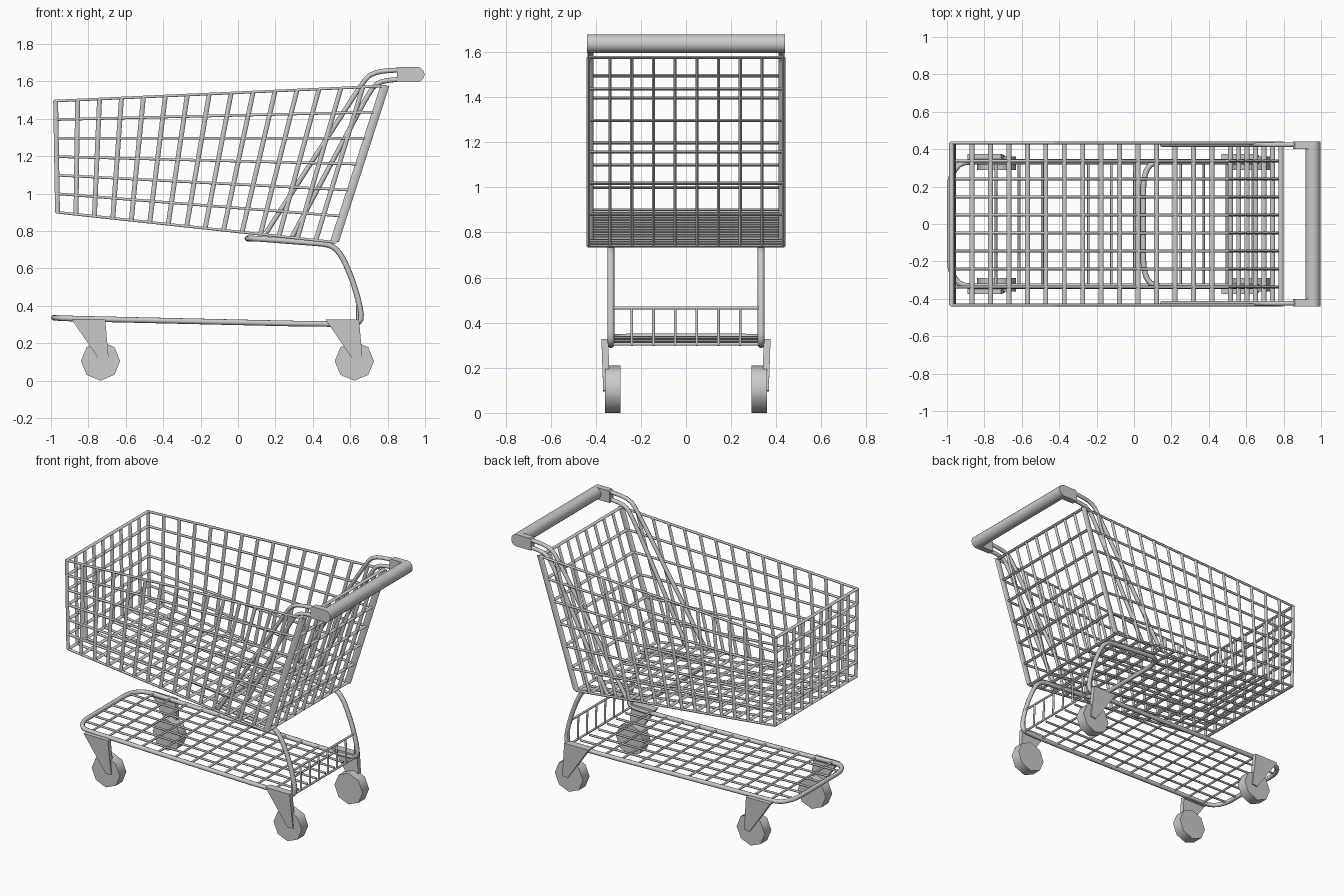
import bpy, bmesh
from math import cos, sin, pi
from mathutils import Vector as V

if "Cube" in bpy.data.objects:
    bpy.data.objects.remove(bpy.data.objects["Cube"])


def make(name, bm, mirror=False, smooth=None):
    bmesh.ops.recalc_face_normals(bm, faces=bm.faces)
    me = bpy.data.meshes.new(name)
    bm.to_mesh(me)
    bm.free()
    ob = bpy.data.objects.new(name, me)
    bpy.context.collection.objects.link(ob)
    if mirror:
        m = ob.modifiers.new("mirror", 'MIRROR')
        m.use_axis = (False, True, False)
        m.use_mirror_merge = False
    if smooth:
        bpy.ops.object.select_all(action='DESELECT')
        ob.select_set(True)
        bpy.context.view_layer.objects.active = ob
        bpy.ops.object.shade_smooth_by_angle(angle=smooth)
    return ob


def bar(bm, p, q, thick, sides=6):
    # rod from p to q; thick gives half sizes along x, y and z
    d = q - p
    k = max(range(3), key=lambda i: abs(d[i]))
    u, v = [V([thick[j] if j == a else 0 for j in range(3)]) for a in range(3) if a != k]
    rings = []
    for c in (p, q):
        rings.append([bm.verts.new(c + u * cos(2 * pi * i / sides) + v * sin(2 * pi * i / sides))
                      for i in range(sides)])
    r0, r1 = rings
    for i in range(sides):
        j = (i + 1) % sides
        bm.faces.new((r0[i], r0[j], r1[j], r1[i]))
    bm.faces.new(r0)
    bm.faces.new(r1)


def grid(name, corners, nu, nv, thick, mirror=False, border=True):
    a, b, c, d = [V(p) for p in corners]
    bm = bmesh.new()
    e = 0 if border else 1
    for i in range(e, nu + 1 - e):
        bar(bm, a.lerp(b, i / nu), d.lerp(c, i / nu), thick)
    for i in range(e, nv + 1 - e):
        bar(bm, a.lerp(d, i / nv), b.lerp(c, i / nv), thick)
    return make(name, bm, mirror, 1.1)


def tube(name, pts, radius, bend=0.06, cyclic=False):
    # polyline tube with rounded corners
    pts = [V(p) for p in pts]
    n = len(pts)
    out = []
    for i, p in enumerate(pts):
        if not cyclic and i in (0, n - 1):
            out.append(p)
            continue
        a, b = pts[i - 1] - p, pts[(i + 1) % n] - p
        s = p + a.normalized() * min(bend, a.length * 0.45)
        t = p + b.normalized() * min(bend, b.length * 0.45)
        for k in range(4):
            f = k / 3
            out.append(s * (1 - f) ** 2 + p * 2 * f * (1 - f) + t * f * f)
    cu = bpy.data.curves.new(name, 'CURVE')
    cu.dimensions = '3D'
    cu.bevel_depth = radius
    cu.bevel_resolution = 2
    cu.use_fill_caps = True
    sp = cu.splines.new('POLY')
    sp.points.add(len(out) - 1)
    for q, p in zip(sp.points, out):
        q.co = (*p, 1)
    sp.use_cyclic_u = cyclic
    ob = bpy.data.objects.new(name, cu)
    bpy.context.collection.objects.link(ob)
    return ob


def prism(name, profile, y0, y1, mirror=False, smooth=None):
    # extrude an x,z outline along y
    bm = bmesh.new()
    f = bm.faces.new([bm.verts.new((x, y0, z)) for x, z in profile])
    r = bmesh.ops.extrude_face_region(bm, geom=[f])
    for v in r['geom']:
        if isinstance(v, bmesh.types.BMVert):
            v.co.y = y1
    return make(name, bm, mirror, smooth)


# basket walls and floor
W = 0.433
FT, FB, RT, RB = (-0.975, 1.495), (-0.965, 0.9), (0.785, 1.575), (0.515, 0.74)


def at(p, y):
    return (p[0], y, p[1])


wire = (0.013, 0.008, 0.008)
grid("basket_side", [at(FB, W), at(RB, W), at(RT, W), at(FT, W)], 15, 6, wire, mirror=True)
grid("basket_front", [at(FB, -W), at(FB, W), at(FT, W), at(FT, -W)], 9, 6, wire)
grid("basket_back", [at(RB, -W), at(RB, W), at(RT, W), at(RT, -W)], 9, 6, wire)
grid("basket_floor", [at(FB, -W), at(RB, -W), at(RB, W), at(FB, W)], 15, 9, wire)

# wider strips at the rear corners
bm = bmesh.new()
bar(bm, V(at(RB, W)), V(at(RT, W)), (0.024, 0.009, 0.009))
make("basket_rear_corner", bm, mirror=True, smooth=1.1)

# push handle with end brackets
prism("handle_bar", [(0.956 + 0.041 * cos(i * pi / 8 + pi / 16), 1.637 + 0.041 * sin(i * pi / 8 + pi / 16))
                     for i in range(16)], -0.44, 0.44, smooth=0.6)
prism("handle_bracket", [(0.85, 1.597), (0.96, 1.597), (0.96, 1.677), (0.86, 1.677), (0.85, 1.667)],
      0.4, 0.44, mirror=True)

# paired handle arms running down inside the basket walls
for s in (-1, 1):
    y = s * 0.424
    tube("handle_arm_upper", [(0.15, y, 0.79), (0.645, y, 1.56), (0.71, y, 1.65), (0.87, y, 1.662)], 0.013, 0.08)
    tube("handle_arm_lower", [(0.29, y, 0.77), (0.69, y, 1.52), (0.745, y, 1.6), (0.87, y, 1.612)], 0.013, 0.08)

# undercarriage: one closed bent tube
F = 0.333
half = [(0.05, 0.25, 0.76), (0.09, F, 0.76), (0.5, F, 0.728), (0.555, F, 0.67), (0.61, F, 0.545),
        (0.65, F, 0.41), (0.664, F, 0.31), (0.58, F, 0.302), (0.3, F, 0.305),
        (-0.93, F, 0.333), (-0.985, 0.25, 0.337)]
tube("undercarriage_frame", half + [(x, -y, z) for x, y, z in reversed(half)], 0.015, 0.06, True)

# lower rack and its rear fence
thin = (0.007, 0.007, 0.007)
grid("lower_rack", [(-0.985, -0.336, 0.337), (0.62, -0.336, 0.303), (0.62, 0.336, 0.303), (-0.985, 0.336, 0.337)],
     13, 7, thin, border=False)
grid("rack_fence", [(0.64, -0.336, 0.305), (0.64, 0.336, 0.305), (0.635, 0.336, 0.465), (0.635, -0.336, 0.465)],
     7, 1, thin)

# casters: octagonal wheel, outer fork plate and top flange
for label, x in (("front", -0.735), ("rear", 0.622)):
    prism(label + "_wheel", [(x + 0.105 * cos(i * pi / 4), 0.105 + 0.105 * sin(i * pi / 4)) for i in range(8)],
          0.29, 0.36, mirror=True, smooth=0.9)
    fork = prism(label + "_fork", [(x - 0.155, 0.328), (x + 0.025, 0.328), (x + 0.045, 0.1), (x + 0.005, 0.095)],
                 0.345, 0.375, mirror=True)
    for v in fork.data.vertices:
        if v.co.z < 0.2:
            v.co.y -= 0.008
    prism(label + "_fork_flange", [(x - 0.155, 0.328), (x + 0.025, 0.328), (x + 0.026, 0.312), (x - 0.144, 0.312)],
          0.325, 0.36, mirror=True)
